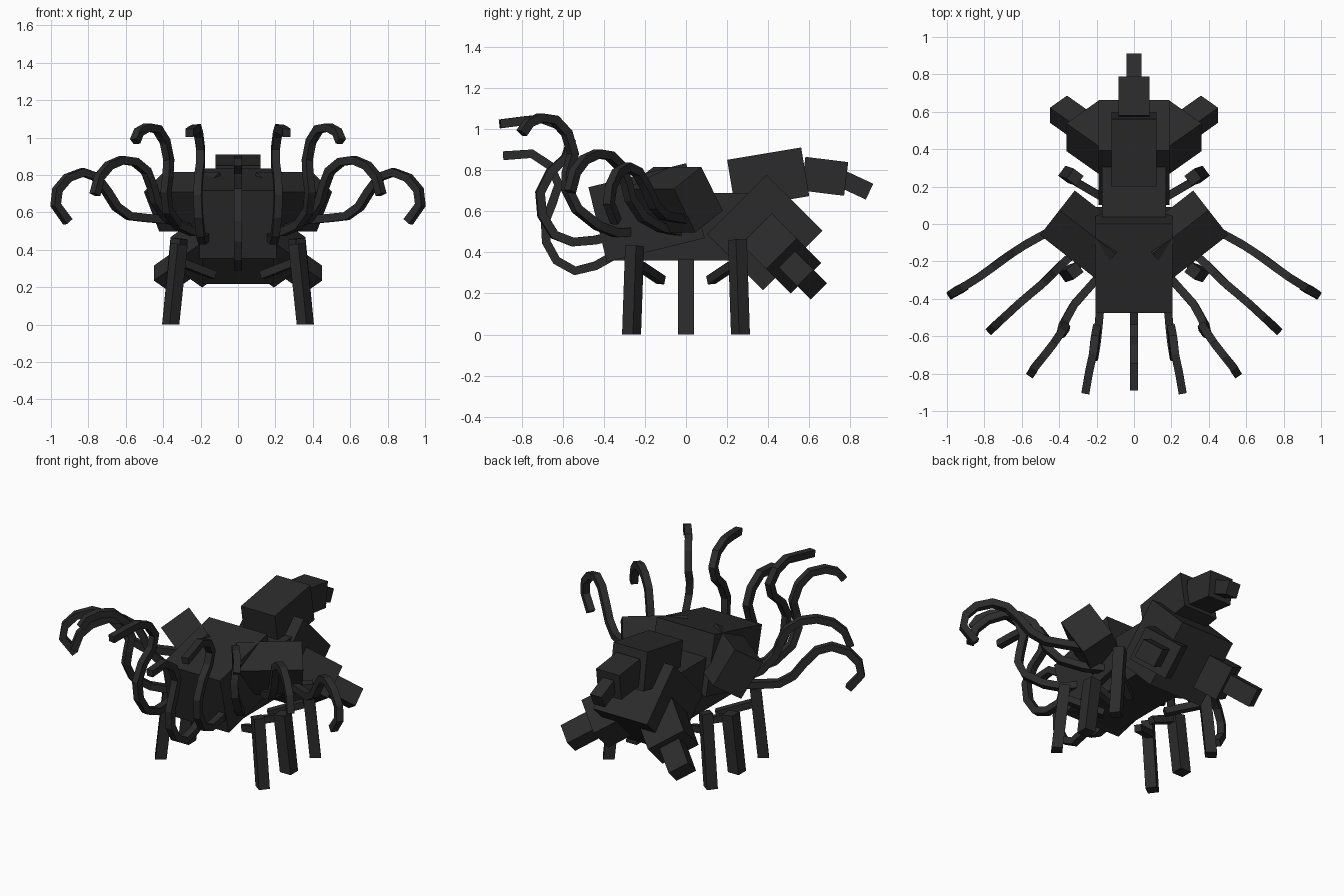
import bpy, bmesh, math
from mathutils import Vector, Matrix

if "Cube" in bpy.data.objects:
    bpy.data.objects.remove(bpy.data.objects["Cube"])

mat = bpy.data.materials.new("charcoal black")
mat.diffuse_color = (0.024, 0.024, 0.024, 1)
mat.use_nodes = True
mat.node_tree.nodes["Principled BSDF"].inputs["Base Color"].default_value = mat.diffuse_color


def finish(name, bm):
    bmesh.ops.recalc_face_normals(bm, faces=bm.faces)
    me = bpy.data.meshes.new(name)
    bm.to_mesh(me)
    bm.free()
    me.materials.append(mat)
    ob = bpy.data.objects.new(name, me)
    bpy.context.collection.objects.link(ob)
    return ob


def box(name, center, size, rot=None):
    """Box with full size and a rotation matrix."""
    bm = bmesh.new()
    m = Matrix.Translation(center) @ (rot or Matrix()) @ Matrix.Diagonal((*size, 1))
    bmesh.ops.create_cube(bm, size=1, matrix=m)
    return finish(name, bm)


def turned(axis, deg):
    return Matrix.Rotation(math.radians(deg), 4, axis)


def sweep(name, pts, w, side):
    """Square tube through points, flat sides kept along the side vector."""
    pts = [Vector(p) for p in pts]
    side = Vector(side).normalized()
    bm, rings = bmesh.new(), []
    for i, p in enumerate(pts):
        a = (p - pts[i - 1]).normalized() if i else None
        b = (pts[i + 1] - p).normalized() if i < len(pts) - 1 else None
        t = ((a or b) + (b or a)).normalized()
        s = (side - t * side.dot(t)).normalized()
        n = t.cross(s)
        rings.append([bm.verts.new(p + (s * u + n * v) * w / 2)
                      for u, v in ((-1, -1), (1, -1), (1, 1), (-1, 1))])
    for r, q in zip(rings, rings[1:]):
        for k in range(4):
            bm.faces.new((r[k], r[(k + 1) % 4], q[(k + 1) % 4], q[k]))
    bm.faces.new(rings[0])
    bm.faces.new(rings[-1])
    return finish(name, bm)


# Central body
box("front_body", (0, -0.192, 0.593), (0.41, 0.49, 0.375), turned('X', 13.8))
box("middle_body", (0, -0.02, 0.525), (0.34, 0.70, 0.33))
box("rear_body", (0, 0.383, 0.497), (0.38, 0.385, 0.41), turned('X', -45))

# Raised rear stalk, three shrinking blocks
box("rear_upper_block", (0, 0.40, 0.762), (0.24, 0.365, 0.24), turned('X', 9.5))
box("rear_upper_middle", (0, 0.675, 0.77), (0.165, 0.21, 0.165), turned('X', -7))
box("rear_upper_tip", (0, 0.825, 0.727), (0.08, 0.15, 0.085), turned('X', -25))

# Tentacles as (x, y, z) paths on the right side
tentacles = {
    "inner": [(.17, -.36, .48), (.18, -.44, .46), (.19, -.55, .45), (.20, -.64, .485),
              (.21, -.70, .58), (.215, -.71, .69), (.21, -.66, .79), (.20, -.585, .86),
              (.20, -.56, .94), (.21, -.61, 1.015), (.22, -.70, 1.05), (.24, -.79, 1.04),
              (.26, -.905, 1.025)],
    "second": [(.17, -.26, .50), (.24, -.34, .495), (.32, -.43, .53), (.375, -.53, .61),
               (.385, -.58, .71), (.375, -.575, .79), (.37, -.55, .88), (.39, -.58, .98),
               (.43, -.64, 1.045), (.485, -.71, 1.055), (.53, -.765, 1.03), (.55, -.80, .98)],
    "third": [(.17, -.02, .50), (.28, -.12, .52), (.38, -.21, .57), (.44, -.27, .66),
              (.46, -.29, .74), (.49, -.32, .82), (.55, -.37, .87), (.62, -.43, .88),
              (.69, -.495, .85), (.74, -.54, .79), (.765, -.565, .695)],
    "outer": [(.38, .00, .56), (.49, -.06, .57), (.58, -.11, .58), (.65, -.155, .63),
              (.70, -.19, .71), (.76, -.235, .79), (.83, -.285, .815), (.91, -.335, .785),
              (.965, -.365, .72), (.975, -.375, .64), (.91, -.34, .55)],
}
sides = {"inner": (1, .15, 0), "second": (.82, .57, 0),
         "third": (.67, .74, 0), "outer": (.55, .83, 0)}

sweep("middle_tentacle",
      [(0, y, z) for y, z in ((-.36, .38), (-.44, .335), (-.54, .31), (-.63, .36), (-.68, .45),
                              (-.685, .55), (-.65, .64), (-.62, .73), (-.66, .82),
                              (-.75, .88), (-.89, .87))], 0.043, (1, 0, 0))

for s, tag in ((1, "right"), (-1, "left")):
    # Shoulder block beside the front body, rolled forward and outward
    box("shoulder_" + tag, (s * .26, -.057, .656), (.20, .38, .25),
        turned('Z', -s * 52) @ turned('Y', s * 32))

    # Rear prongs, a thick base with a narrow tip, splayed down and outward
    turn = turned('X', -45) @ turned('Z', -s * 45)
    d = turn.to_3x3() @ Vector((0, 1, 0))
    end = Vector((s * .404, .614, .243))
    box("rear_prong_tip_" + tag, end - d * .10, (.13, .20, .113), turn)
    box("rear_prong_base_" + tag, end - d * .32, (.24, .28, .21), turn)

    # Three legs, each with a strut to the body
    for pos, y, top in (("front", -1, .43), ("middle", 0, .36), ("rear", 1, .46)):
        face = (-y * .6, s * .8, 0) if y else (0, 1, 0)
        leg = sweep(f"{pos}_leg_{tag}",
                    [(s * .315, y * .25, top), (s * .36, y * .265, 0)],
                    .066 if y else .076, face)
        for v in leg.data.vertices:      # flat foot
            if v.co.z < .1:
                v.co.z = 0
        sweep(f"{pos}_leg_strut_{tag}",
              [(s * .13, y * .12, .265), (s * .31, y * .225, .335)], .042, face)

    # Curling tentacles
    for n, path in tentacles.items():
        sx, sy, _ = sides[n]
        sweep(f"{n}_tentacle_{tag}", [(s * x, y, z) for x, y, z in path],
              0.043, (s * sx, sy, 0))
